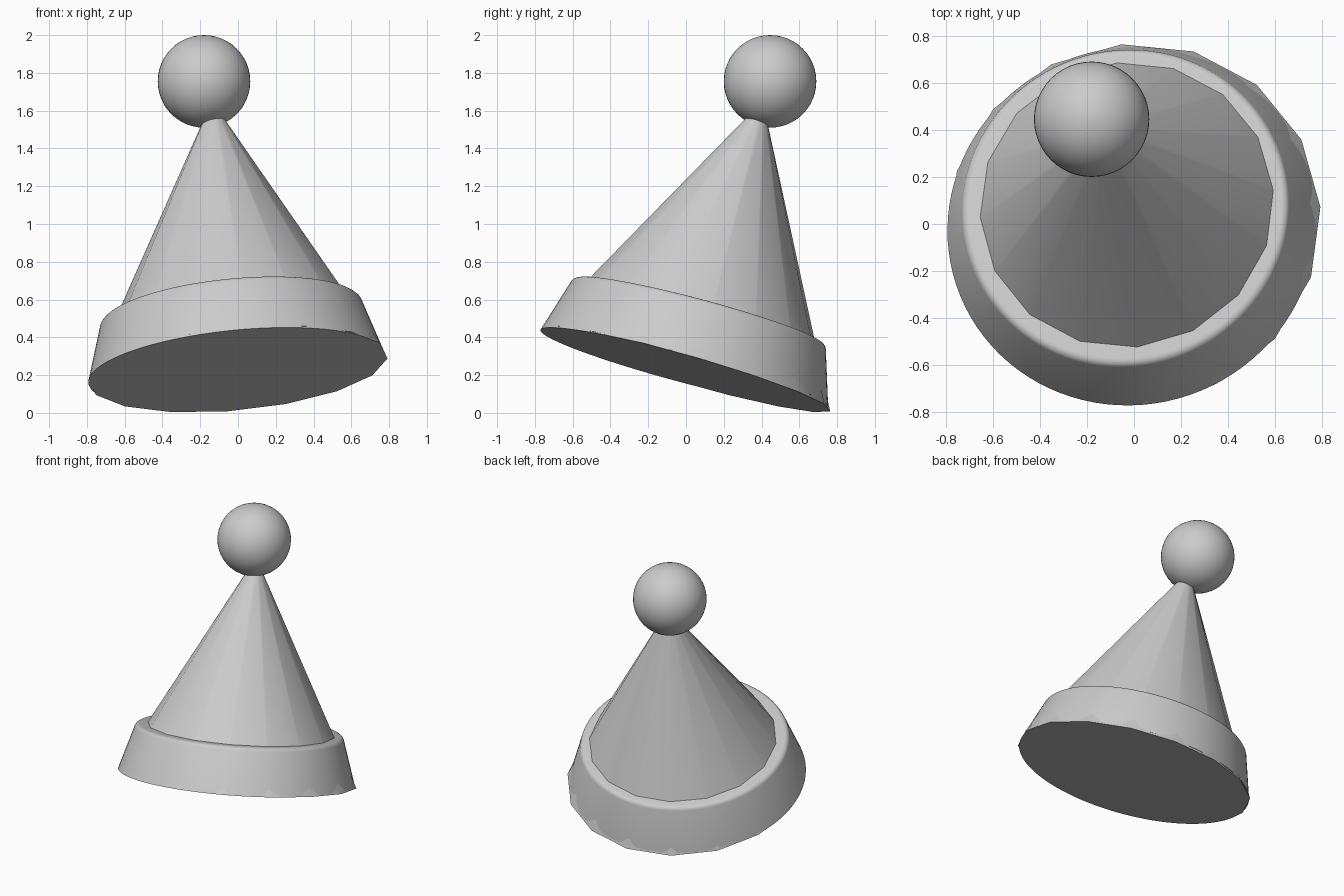
import bpy, bmesh
from math import cos, sin, pi, radians
from mathutils import Vector

if "Cube" in bpy.data.objects:
    bpy.data.objects.remove(bpy.data.objects["Cube"])

UP = Vector((0, 0, 1))


def lathe(name, profile, sides, origin, axis, turn=0.0):
    """Revolve (radius, height) points about a tilted axis; ends are capped."""
    bm = bmesh.new()
    rings = []
    for r, h in profile:
        rings.append([bm.verts.new((r * cos(2 * pi * i / sides + turn),
                                    r * sin(2 * pi * i / sides + turn), h))
                      for i in range(sides)])
    for a, b in zip(rings, rings[1:]):
        for i in range(sides):
            j = (i + 1) % sides
            bm.faces.new((a[i], a[j], b[j], b[i]))
    bm.faces.new(rings[0][::-1])
    bm.faces.new(rings[-1])
    mesh = bpy.data.meshes.new(name)
    bm.to_mesh(mesh)
    bm.free()
    ob = bpy.data.objects.new(name, mesh)
    bpy.context.collection.objects.link(ob)
    ob.location = origin
    ob.rotation_mode = 'QUATERNION'
    ob.rotation_quaternion = UP.rotation_difference(Vector(axis))
    smooth(ob, 35)
    return ob


def smooth(ob, angle):
    bpy.ops.object.select_all(action='DESELECT')
    ob.select_set(True)
    bpy.context.view_layer.objects.active = ob
    bpy.ops.object.shade_smooth_by_angle(angle=radians(angle))


# Sixteen-sided hat cone, its base corners peeking out of the brim at the back
lathe("hat_cone", [(0.797, 0), (0.058, 1.375)], 16,
      (0, 0, 0.232), (-0.097, 0.286, 1), radians(4.6))

# Smooth tapered brim with a rounded upper edge, set slightly off the cone
corner = [(0.665 + 0.035 * cos(radians(a)), 0.279 + 0.035 * sin(radians(a)))
          for a in range(20, 91, 14)]
lathe("hat_brim", [(0.788, 0)] + corner + [(0.55, 0.314)], 96,
      (-0.008, -0.009, 0.236), (-0.1, 0.267, 1))

# Round bobble on the tip
bpy.ops.mesh.primitive_uv_sphere_add(segments=48, ring_count=24, radius=0.245,
                                     location=(-0.18, 0.445, 1.755))
bobble = bpy.context.object
bobble.name = "bobble"
smooth(bobble, 60)
